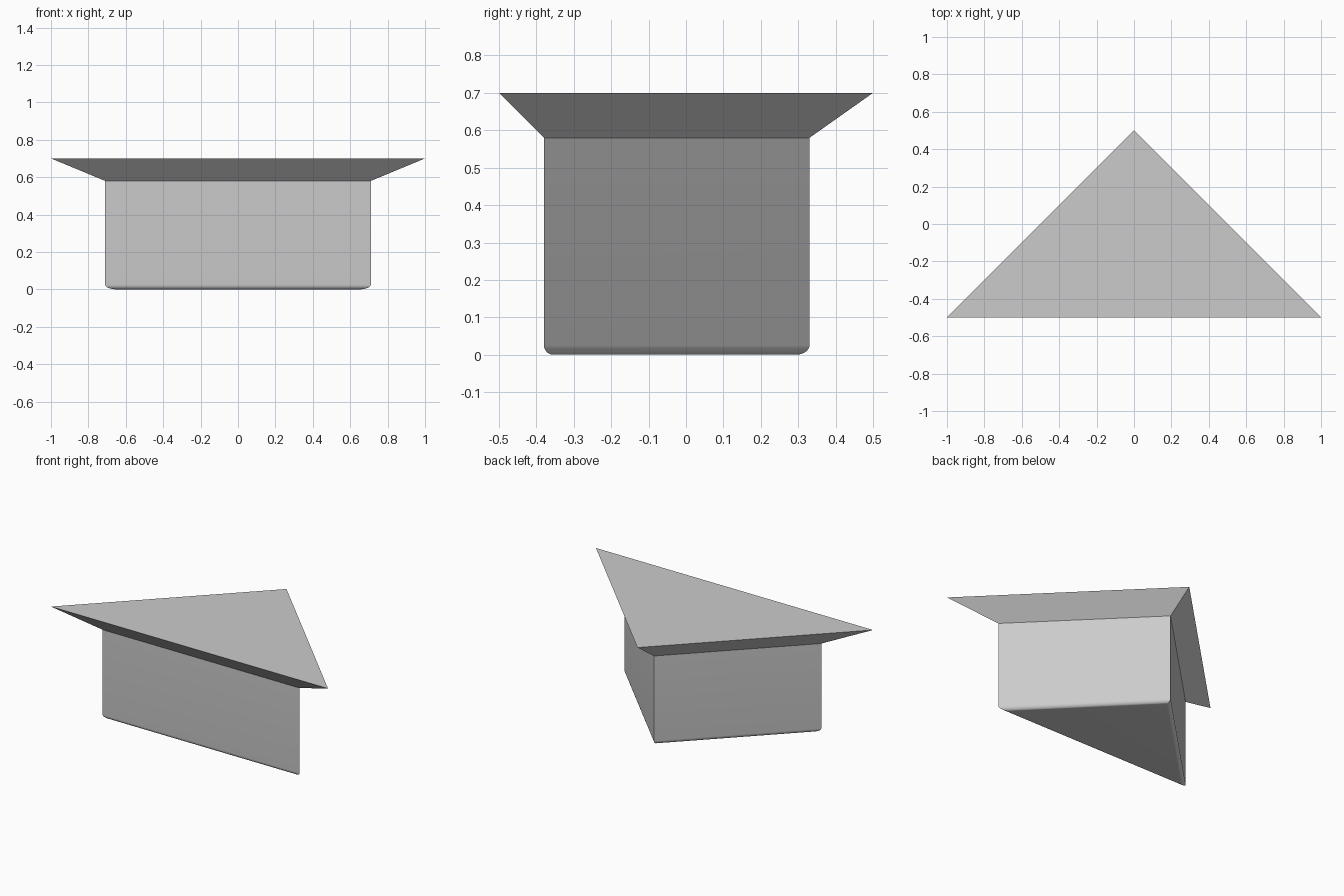
import bpy
import bmesh
import math

cube = bpy.data.objects.get("Cube")
if cube:
    bpy.data.objects.remove(cube, do_unlink=True)

# Single plain grey finish
grey = bpy.data.materials.new("light_grey")
grey.use_nodes = True
colour = (0.6, 0.6, 0.6, 1)
grey.diffuse_color = colour
grey.node_tree.nodes["Principled BSDF"].inputs["Base Color"].default_value = colour


def triangle(inset):
    """Right-angled outline moved inward by the same distance on every side."""
    half = 1 - inset * (1 + math.sqrt(2))
    return [(-half, inset - 0.5), (half, inset - 0.5), (0, 0.5 - inset * math.sqrt(2))]


# Levels from the base up: rounded foot, straight wall, flared rim
wall_inset, radius, steps = 0.12, 0.026, 8
levels = []
for i in range(steps + 1):
    a = math.pi / 2 * i / steps
    levels.append((wall_inset + radius * (1 - math.sin(a)), radius * (1 - math.cos(a))))
levels += [(wall_inset, 0.58), (0, 0.70)]

# Skin the levels into a closed solid
bm = bmesh.new()
rings = [[bm.verts.new((x, y, z)) for x, y in triangle(inset)] for inset, z in levels]
for low, high in zip(rings, rings[1:]):
    for i in range(3):
        j = (i + 1) % 3
        bm.faces.new((low[i], low[j], high[j], high[i]))
bm.faces.new(reversed(rings[0]))
bm.faces.new(rings[-1])
bmesh.ops.recalc_face_normals(bm, faces=bm.faces)

mesh = bpy.data.meshes.new("triangular_tray_block")
bm.to_mesh(mesh)
bm.free()
mesh.materials.append(grey)
block = bpy.data.objects.new("triangular_tray_block", mesh)
bpy.context.collection.objects.link(block)

# Smooth the rounded foot while keeping the main edges crisp
bpy.ops.object.select_all(action="DESELECT")
block.select_set(True)
bpy.context.view_layer.objects.active = block
bpy.ops.object.shade_smooth_by_angle(angle=math.radians(30))
